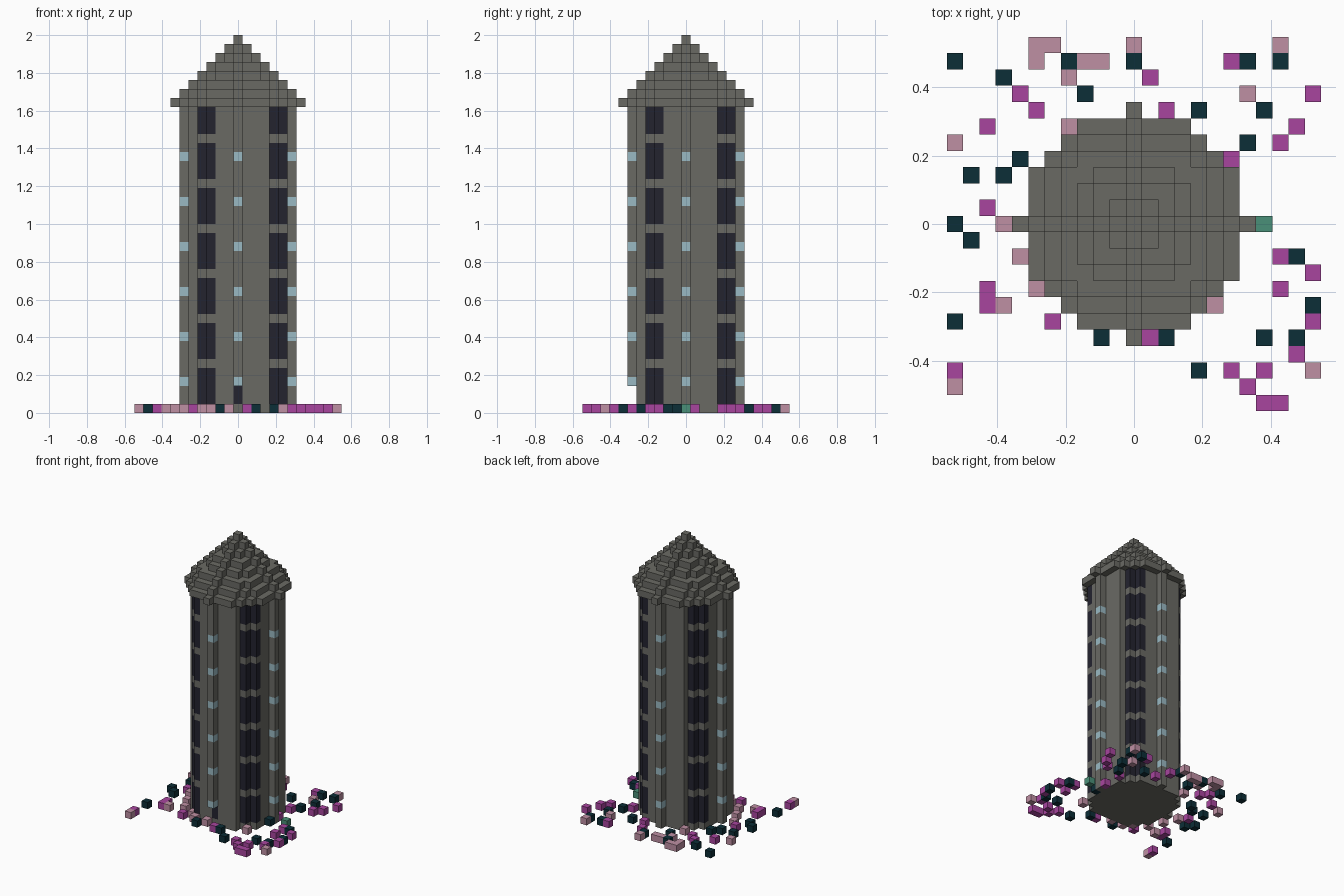
import bpy
import bmesh
from mathutils import Vector

if "Cube" in bpy.data.objects:
    bpy.data.objects.remove(bpy.data.objects["Cube"], do_unlink=True)

V = 1 / 21              # edge of one block
WALL_TOP = 34           # wall height in blocks
WALL_R, ROOF_R = 6, 7


def material(name, hex_code):
    """Flat material from an sRGB hex code."""
    srgb = [c / 255 for c in bytes.fromhex(hex_code)]
    color = [((c + 0.055) / 1.055) ** 2.4 for c in srgb] + [1]
    mat = bpy.data.materials.new(name)
    mat.use_nodes = True
    mat.diffuse_color = color
    bsdf = next(n for n in mat.node_tree.nodes if n.type == 'BSDF_PRINCIPLED')
    bsdf.inputs["Base Color"].default_value = color
    bsdf.inputs["Roughness"].default_value = 0.9
    return mat


stone = material("grey stone", "6A6A64")
dark = material("dark glass", "23232F")
blue = material("pale blue lamp", "9ABAC4")
magenta = material("magenta petal", "A8459F")
pink = material("dusty pink petal", "BF90A4")
teal = material("deep teal leaf", "0C2E37")
green = material("sea green leaf", "4A9078")


def disc(r):
    span = range(-r, r + 1)
    return {(x, y) for x in span for y in span if x * x + y * y <= r * r}


def build(name, cells, mat, solid):
    """Mesh the outer block faces of cells that are not covered by solid."""
    bm = bmesh.new()
    for cell in sorted(cells):
        c = Vector(cell)
        for axis in range(3):
            for sign in (-1, 1):
                n = Vector((0, 0, 0))
                n[axis] = sign
                if tuple(int(v) for v in c + n) in solid:
                    continue
                u = Vector((0, 0, 0))
                u[(axis + 1) % 3] = 1
                w = n.cross(u)
                mid = c + Vector((0, 0, 0.5)) + n / 2
                bm.faces.new([bm.verts.new((mid + (a * u + b * w) / 2) * V)
                              for a, b in ((-1, -1), (1, -1), (1, 1), (-1, 1))])
    bmesh.ops.remove_doubles(bm, verts=bm.verts, dist=V / 100)
    mesh = bpy.data.meshes.new(name)
    bm.to_mesh(mesh)
    bm.free()
    mesh.materials.append(mat)
    bpy.context.collection.objects.link(bpy.data.objects.new(name, mesh))


# Wall: round plan, with window, lamp and door blocks picked by rule
plan = disc(WALL_R)
window_plan, lamp_plan = set(), set()
wx, wy, lx, ly, cx, cy = -3, -5, WALL_R, 0, 4, 4
for quarter in range(4):
    window_plan |= {(wx, wy), (cx, cy)}
    lamp_plan.add((lx, ly))
    wx, wy, lx, ly, cx, cy = -wy, wx, -ly, lx, -cy, cx

parts = {"walls": set(), "windows": set(), "lamps": set(), "doorway": set()}
for z in range(WALL_TOP):
    for x, y in plan:
        if (x, y) == (0, -WALL_R) and z < 3:
            continue
        kind = "walls"
        if (x, y) in window_plan and z % 5:
            kind = "windows"
        elif (x, y) in lamp_plan and z % 5 == 3 and z < 30:
            kind = "lamps"
        elif (x, y) == (0, 1 - WALL_R) and 0 < z < 3:
            kind = "doorway"
        parts[kind].add((x, y, z))

# Roof: stacked discs shrinking to a point
parts["roof"] = {(x, y, WALL_TOP + k) for k in range(ROOF_R + 1)
                 for x, y in disc(ROOF_R - k)}

solid = set().union(*parts.values())
looks = {"walls": stone, "windows": dark, "lamps": blue,
         "doorway": dark, "roof": stone}
for name, cells in parts.items():
    build(name, cells, looks[name], solid)


def scatter(name, mat, rows):
    """Ground blocks, given as the x places in each y row."""
    cells = {(x, y, 0) for y, places in rows.items() for x in places}
    build(name, cells, mat, cells)


# Flowers and leaves scattered on the ground around the wall
scatter("magenta_flowers", magenta, {
    10: [6], 9: [1], 8: [-7, 11], 7: [-6, 2], 6: [-9, 10], 5: [9], 4: [6],
    1: [-9, 6], -2: [9], -3: [11], -4: [-9, 9], -5: [-9], -6: [-5, 11],
    -7: [1], -8: [10], -9: [-11, 6, 8], -10: [7], -11: [8, 9]})
scatter("pink_flowers", pink, {
    11: [-6, -5, 0, 9], 10: [-6, -3, -2], 9: [-4], 8: [7], 6: [-4], 5: [-11],
    0: [-8], -2: [-7], -4: [-6], -5: [-8, -4, 5], -6: [-3, -1],
    -9: [11], -10: [-11]})
scatter("teal_leaves", teal, {
    10: [-11, -4, 0, 7, 9], 9: [-8], 8: [-3], 7: [4, 8], 5: [7], 4: [-7],
    3: [-10, -8], 0: [-11], -1: [-10, 6], -2: [10], -5: [11], -6: [-11],
    -7: [-2, 2, 8, 10], -9: [4]})
scatter("green_leaf", green, {0: [8]})
